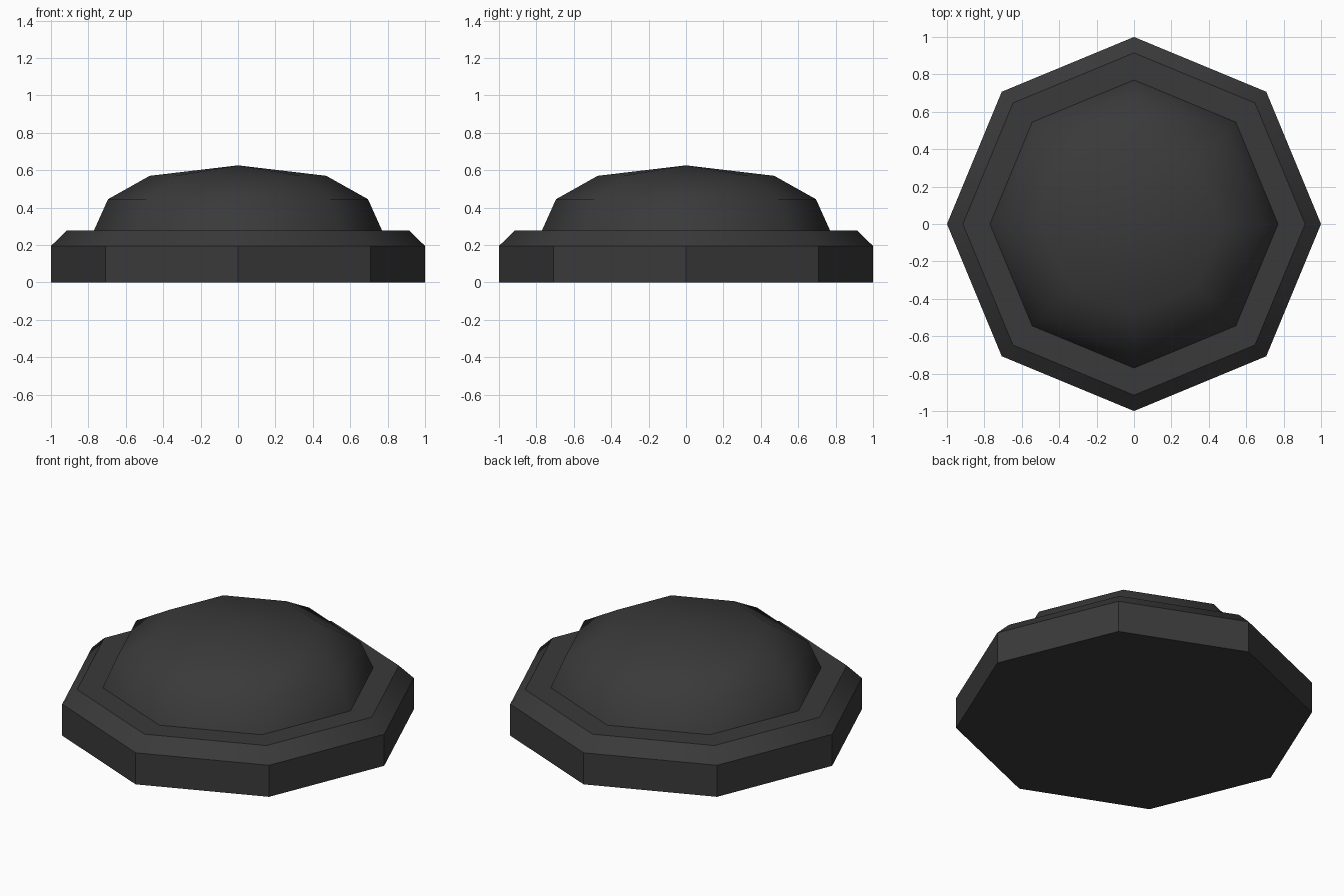
import bpy, bmesh, math

if "Cube" in bpy.data.objects:
    bpy.data.objects.remove(bpy.data.objects["Cube"])

SIDES = 8

material = bpy.data.materials.new("charcoal")
material.diffuse_color = (0.042, 0.042, 0.042, 1)
material.use_nodes = True
material.node_tree.nodes["Principled BSDF"].inputs["Base Color"].default_value = material.diffuse_color


def lathe(name, profile, apex=None):
    """Stack octagonal rings of (radius, height); close the top flat or with an apex."""
    bm = bmesh.new()
    rings = []
    for r, z in profile:
        rings.append([bm.verts.new((r * math.cos(a), r * math.sin(a), z))
                      for a in (2 * math.pi * i / SIDES for i in range(SIDES))])
    for low, high in zip(rings, rings[1:]):
        for i in range(SIDES):
            j = (i + 1) % SIDES
            bm.faces.new((low[i], low[j], high[j], high[i]))
    bm.faces.new(rings[0][::-1])
    if apex is None:
        bm.faces.new(rings[-1])
    else:
        tip = bm.verts.new((0, 0, apex))
        for i in range(SIDES):
            bm.faces.new((rings[-1][i], rings[-1][(i + 1) % SIDES], tip))
    mesh = bpy.data.meshes.new(name)
    bm.to_mesh(mesh)
    bm.free()
    mesh.materials.append(material)
    obj = bpy.data.objects.new(name, mesh)
    bpy.context.collection.objects.link(obj)
    bpy.ops.object.select_all(action='DESELECT')
    obj.select_set(True)
    bpy.context.view_layer.objects.active = obj
    bpy.ops.object.shade_smooth_by_angle(angle=math.radians(43))
    return obj


# Base slab with a chamfered rim
lathe("base", [(1.0, 0.0), (1.0, 0.195), (0.915, 0.278)])

# Faceted dome resting on the slab
lathe("dome", [(0.77, 0.278), (0.695, 0.445), (0.472, 0.57)], apex=0.626)
